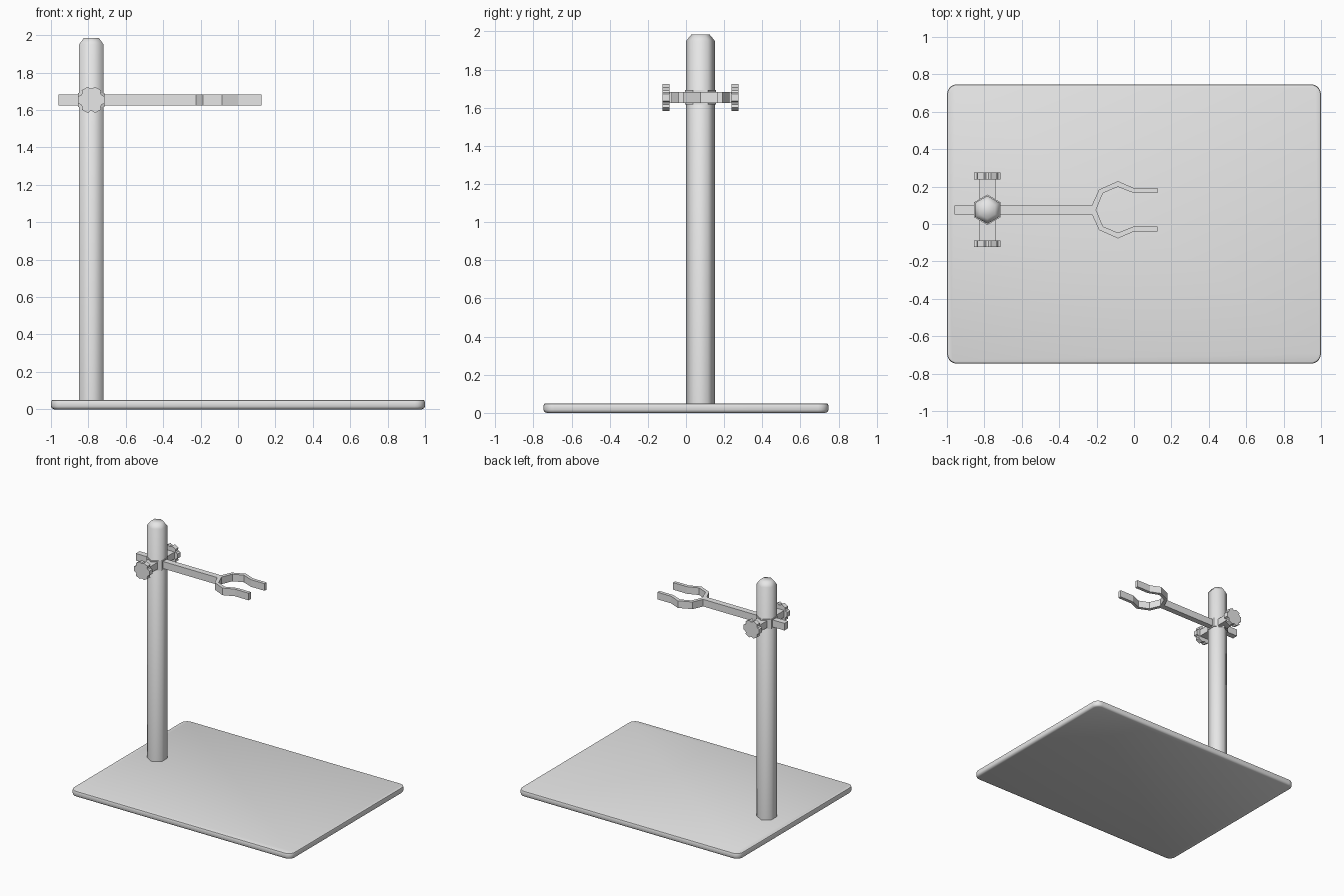
import bpy, bmesh, math

if "Cube" in bpy.data.objects:
    bpy.data.objects.remove(bpy.data.objects["Cube"])

grey = bpy.data.materials.new("light_grey")
grey.diffuse_color = (0.8, 0.8, 0.8, 1)
grey.use_nodes = True
grey.node_tree.nodes["Principled BSDF"].inputs["Base Color"].default_value = grey.diffuse_color
CX, CY, CZ = -0.784, 0.076, 1.654   # clamp centre


def finish(name, bm, smooth=None):
    bmesh.ops.recalc_face_normals(bm, faces=bm.faces)
    me = bpy.data.meshes.new(name)
    bm.to_mesh(me)
    bm.free()
    ob = bpy.data.objects.new(name, me)
    bpy.context.collection.objects.link(ob)
    me.materials.append(grey)
    if smooth:
        bpy.ops.object.select_all(action='DESELECT')
        ob.select_set(True)
        bpy.context.view_layer.objects.active = ob
        bpy.ops.object.shade_smooth_by_angle(angle=math.radians(smooth))
    return ob


def loft(name, rings, smooth=None):
    """Skin a stack of equal-length rings and cap both ends."""
    bm = bmesh.new()
    vs = [[bm.verts.new(p) for p in r] for r in rings]
    n = len(vs[0])
    for a, b in zip(vs, vs[1:]):
        for i in range(n):
            j = (i + 1) % n
            bm.faces.new((a[i], a[j], b[j], b[i]))
    bm.faces.new(vs[0][::-1])
    bm.faces.new(vs[-1])
    return finish(name, bm, smooth)


def box(name, x0, x1, y0, y1, z0, z1):
    pts = [(x0, y0), (x1, y0), (x1, y1), (x0, y1)]
    return loft(name, [[(x, y, z) for x, y in pts] for z in (z0, z1)])


def hexagon(r, z):
    return [(CX + r * math.cos(math.radians(30 + 60 * k)),
             CY + r * math.sin(math.radians(30 + 60 * k)), z) for k in range(6)]


def plate_ring(inset, z):
    """Rounded rectangle outline of the base."""
    r, pts = 0.055, []
    for q, (sx, sy) in enumerate([(1, 1), (-1, 1), (-1, -1), (1, -1)]):
        for k in range(6):
            a = math.radians(90 * q + 18 * k)
            pts.append((sx * (1 - r) + (r - inset) * math.cos(a),
                        sy * (0.747 - r) + (r - inset) * math.sin(a), z))
    return pts


# base plate with softened rims
loft("base_plate", [plate_ring(i, z) for i, z in
     [(0.016, 0), (0.005, 0.005), (0, 0.016), (0, 0.038), (0.003, 0.047), (0.011, 0.05)]], 50)

# hexagonal pole with chamfered top
loft("pole", [hexagon(0.075, 0.04), hexagon(0.075, 1.951), hexagon(0.047, 1.985)], 61)

# clamp collar and cross bar
loft("clamp_collar", [hexagon(0.081, CZ - 0.038), hexagon(0.081, CZ + 0.038)])
box("clamp_cross_bar", CX - 0.043, CX + 0.043, CY - 0.17, CY + 0.17, CZ - 0.028, CZ + 0.028)

# six-lobed knobs at both ends of the cross bar
lobes = []
for k in range(6):
    for d, r in [(-15, 0.073), (15, 0.073), (24, 0.061), (36, 0.061)]:
        a = math.radians(60 * k + d)
        lobes.append((r * math.cos(a), r * math.sin(a)))
for side, s in (("front", -1), ("back", 1)):
    loft(side + "_knob", [[(CX + x, CY + s * d, CZ + z) for x, z in lobes]
                          for d in (0.163, 0.2)])

# arm
box("arm", -0.96, -0.215, CY - 0.024, CY + 0.024, CZ - 0.029, CZ + 0.029)

# fork: outer and inner outline, mirrored about the arm
outer = [(-0.225, 0.024), (-0.187, 0.108), (-0.086, 0.153), (0, 0.116), (0.125, 0.116)]
inner = [(-0.203, 0), (-0.166, 0.089), (-0.086, 0.123), (0, 0.089), (0.125, 0.089)]
half = outer + inner[:0:-1]
outline = half + [inner[0]] + [(x, -y) for x, y in half[::-1]]
loft("fork", [[(x, CY + y, z) for x, y in outline] for z in (CZ - 0.029, CZ + 0.029)])
